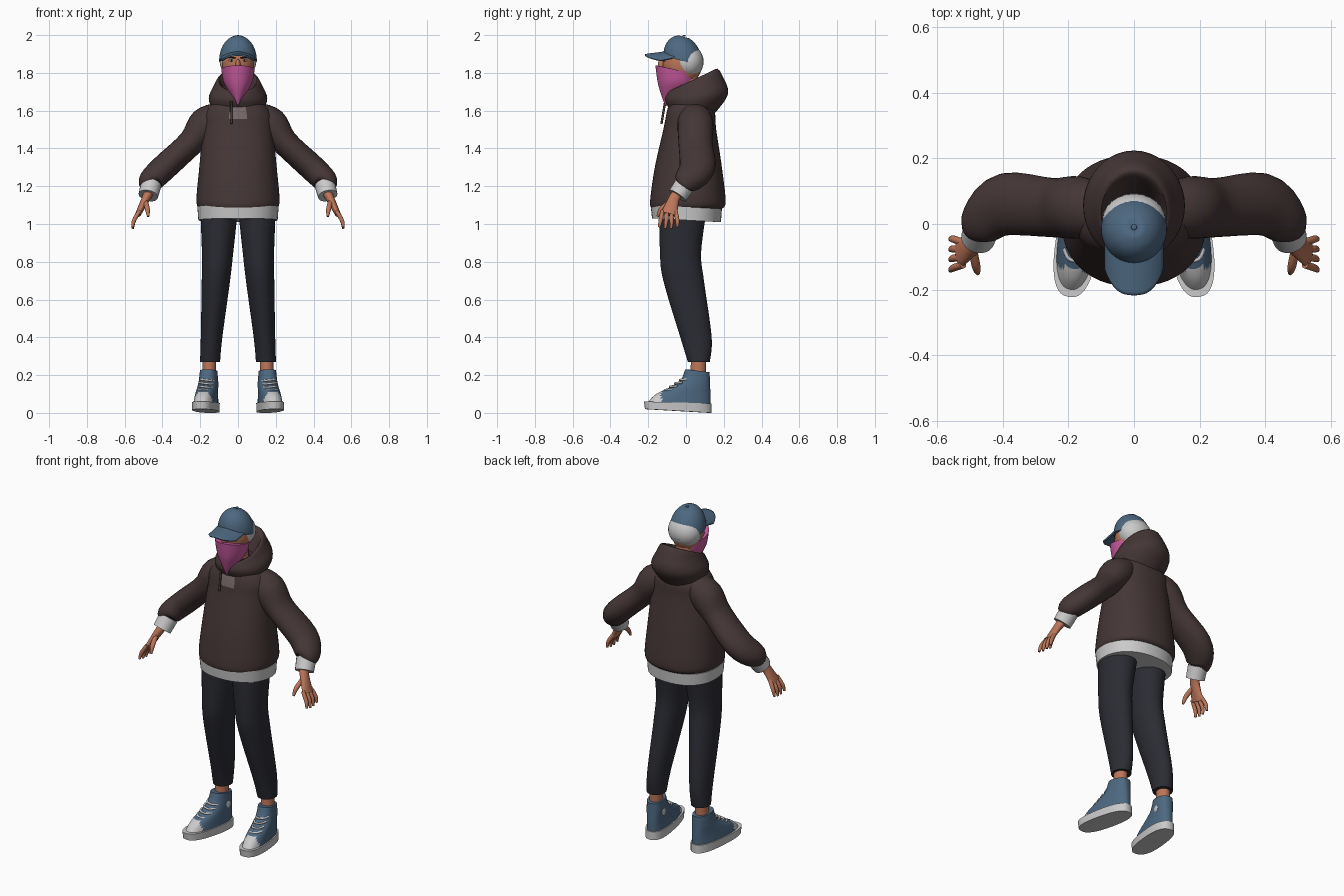
import bpy, bmesh, math
from mathutils import Vector, Matrix

cube = bpy.data.objects.get("Cube")
if cube:
    bpy.data.objects.remove(cube, do_unlink=True)


def material(name, red, green, blue):
    mat = bpy.data.materials.new(name)
    mat.use_nodes = True
    mat.diffuse_color = (red, green, blue, 1)
    shader = mat.node_tree.nodes["Principled BSDF"]
    shader.inputs["Base Color"].default_value = mat.diffuse_color
    shader.inputs["Roughness"].default_value = .8
    return mat


BROWN = material("hoodie brown", red=.06, green=.037, blue=.037)
BLACK = material("trouser charcoal", red=.024, green=.025, blue=.033)
WHITE = material("off white", red=.6, green=.59, blue=.59)
BLUE = material("denim blue", red=.075, green=.14, blue=.22)
PINK = material("bandana pink", red=.57, green=.1, blue=.34)
SKIN = material("skin", red=.5, green=.18, blue=.1)
GREY = material("undershirt grey", red=.19, green=.14, blue=.14)
DARK = material("eye dark", red=.02, green=.015, blue=.015)


def finish(name, bm, mats, mirror=False, move=None, rule=None):
    """Turn a bmesh into a smooth object, coloured by rule and mirrored if paired."""
    bmesh.ops.recalc_face_normals(bm, faces=bm.faces)
    if rule:
        for face in bm.faces:
            face.material_index = int(rule(face.calc_center_median()))
    mesh = bpy.data.meshes.new(name)
    bm.to_mesh(mesh)
    bm.free()
    if move:
        mesh.transform(move)
    for mat in mats:
        mesh.materials.append(mat)
    part = bpy.data.objects.new(name, mesh)
    bpy.context.collection.objects.link(part)
    bpy.ops.object.select_all(action='DESELECT')
    bpy.context.view_layer.objects.active = part
    part.select_set(True)
    bpy.ops.object.shade_smooth_by_angle(angle=math.radians(50))
    if mirror:
        part.modifiers.new("mirror", 'MIRROR').use_mirror_merge = False
    return part


def catmull_rom(before, start, end, after, t):
    bend = 2 * before - 5 * start + 4 * end - after
    twist = 3 * (start - end) + after - before
    return start + t / 2 * (end - before + t * (bend + t * twist))


def spline(rows, steps):
    """Smooth the key rows into a finer list of rows."""
    padded = [rows[0], *rows, rows[-1]]
    fine = []
    for keys in zip(padded, padded[1:], padded[2:], padded[3:]):
        for k in range(steps):
            fine.append([catmull_rom(*values, k / steps) for values in zip(*keys)])
    return fine + [list(rows[-1])]


def bridge(rings):
    bm = bmesh.new()
    loops = [[bm.verts.new(point) for point in ring] for ring in rings]
    for low, high in zip(loops, loops[1:]):
        for j in range(len(low)):
            bm.faces.new((low[j - 1], low[j], high[j], high[j - 1]))
    bm.faces.new(loops[0])
    bm.faces.new(loops[-1])
    return bm


def level(z, wide, front, back, x=0, tilt=0):
    """A level cross-section; tilt lifts its back edge."""
    return z, tilt, x, wide, front, back


def inset(row, lip):
    z, tilt, x, wide, front, back = row
    return z, tilt, x, wide - lip, front + lip, back - lip


def loft(name, rows, mats, sides=40, steps=5, square=1, lip=0, **options):
    rows = spline(rows, steps)
    if lip:
        rows = [inset(rows[0], lip), *rows, inset(rows[-1], lip)]
    rings = []
    for z, tilt, x, wide, front, back in rows:
        ring = []
        for j in range(sides):
            angle = math.tau * j / sides
            c, s = [math.copysign(abs(v) ** square, v) for v in (math.cos(angle), math.sin(angle))]
            depth = (1 + s) / 2
            ring.append((x + wide * c, front + (back - front) * depth, z + tilt * depth))
        rings.append(ring)
    return finish(name, bridge(rings), mats, **options)


def joint(x, y, z, deep, thick):
    return x, y, z, deep, thick


def tube(name, rows, mats, sides=20, **options):
    rows = spline(rows, steps=4)
    rings = []
    for i, (x, y, z, deep, thick) in enumerate(rows):
        ahead, behind = rows[min(i + 1, len(rows) - 1)], rows[max(i - 1, 0)]
        along = (Vector(ahead[:3]) - Vector(behind[:3])).normalized()
        side = Vector((0, 1, 0))
        side = (side - along * side.dot(along)).normalized()
        across = along.cross(side)
        angles = [math.tau * j / sides for j in range(sides)]
        rings.append([Vector((x, y, z)) + side * deep * math.cos(a) + across * thick * math.sin(a)
                      for a in angles])
    return finish(name, bridge(rings), mats, **options)


def cord(name, points, radius, mats, tip=1, **options):
    """A round tube of one radius, narrowed at the tip."""
    rows = [joint(*point, radius, radius) for point in points]
    rows[-1] = joint(*points[-1], radius * tip, radius * tip)
    return tube(name, rows, mats, **options)


def ball(name, centre, size, mats, **options):
    bm = bmesh.new()
    bmesh.ops.create_uvsphere(bm, u_segments=24, v_segments=16, radius=1)
    bm.transform(Matrix.Translation(centre) @ Matrix.Diagonal((*size, 1)))
    return finish(name, bm, mats, **options)


# Hoodie body with a grey neck opening, hem, hood and drawstring
loft("hoodie_body", [level(z=1.08, wide=.2, front=-.18, back=.19),
                     level(z=1.12, wide=.22, front=-.19, back=.21),
                     level(z=1.3, wide=.205, front=-.165, back=.19),
                     level(z=1.5, wide=.185, front=-.12, back=.16),
                     level(z=1.6, wide=.17, front=-.1, back=.15),
                     level(z=1.7, wide=.06, front=-.07, back=.1)],
     [BROWN, GREY], sides=56, steps=8, square=.9,
     rule=lambda c: abs(c.x) < .04 and 1.56 < c.z < 1.67 and c.y < 0)
loft("hoodie_hem", [level(z=1.03, wide=.21, front=-.18, back=.185, tilt=-.02),
                    level(z=1.1, wide=.215, front=-.187, back=.19, tilt=-.02)],
     [WHITE], sides=56, square=.9, lip=.01)
loft("hood", [level(z=1.61, wide=.13, front=-.09, back=.13, tilt=-.05),
              level(z=1.65, wide=.155, front=-.11, back=.22, tilt=.03),
              level(z=1.68, wide=.13, front=-.108, back=.2, tilt=.09),
              level(z=1.7, wide=.1, front=-.09, back=.155, tilt=.12),
              level(z=1.64, wide=.07, front=-.05, back=.09, tilt=.05)], [BROWN])
cord("drawstring", [(-.036, -.11, 1.65), (-.034, -.13, 1.53)], .006, [BROWN])

# Sleeves and cuffs
tube("sleeves", [joint(x=.09, y=.04, z=1.59, deep=.075, thick=.06),
                 joint(x=.17, y=.05, z=1.53, deep=.095, thick=.09),
                 joint(x=.25, y=.05, z=1.43, deep=.09, thick=.07),
                 joint(x=.39, y=.06, z=1.3, deep=.095, thick=.07),
                 joint(x=.46, y=.01, z=1.23, deep=.075, thick=.065),
                 joint(x=.465, y=-.01, z=1.2, deep=.05, thick=.05)],
     [BROWN], sides=28, mirror=True)
cord("cuffs", [(.46, -.005, 1.21), (.475, -.045, 1.15)], .055, [WHITE], tip=.95, mirror=True)

# Hands
tube("palms", [joint(x=.47, y=-.04, z=1.17, deep=.03, thick=.026),
               joint(x=.49, y=-.065, z=1.13, deep=.03, thick=.022),
               joint(x=.53, y=-.09, z=1.05, deep=.044, thick=.015)], [SKIN], mirror=True)
for finger, spread in zip(("index", "middle", "ring", "little"), (-.034, -.011, .011, .034)):
    lift = abs(spread) / 3
    cord(finger + "_fingers", [(.52, spread - .09, 1.07), (.55, spread * 1.3 - .09, 1.02),
                               (.558, spread * 1.4 - .094, lift + .972)],
         .011, [SKIN], tip=.6, mirror=True)
cord("thumbs", [(.49, -.08, 1.12), (.48, -.13, 1.08), (.475, -.15, 1.04)],
     .013, [SKIN], tip=.5, mirror=True)

# Trousers and ankles
loft("trouser_legs", [level(z=.27, x=.148, wide=.053, front=.01, back=.126),
                      level(z=.4, x=.14, wide=.057, front=-.03, back=.136),
                      level(z=.7, x=.117, wide=.075, front=-.12, back=.095),
                      level(z=.85, x=.108, wide=.083, front=-.138, back=.08),
                      level(z=1.08, x=.1, wide=.1, front=-.14, back=.11)],
     [BLACK], lip=.01, mirror=True)
tube("ankles", [joint(x=.155, y=.062, z=.17, deep=.042, thick=.036),
                joint(x=.15, y=.068, z=.3, deep=.04, thick=.036)], [SKIN], mirror=True)

# High-top shoes, modelled straight and then turned slightly outwards
TURN = Matrix.Translation((.155, .06, 0)) @ Matrix.Rotation(.15, 4, 'Z')
shoe = dict(mirror=True, move=TURN)
loft("shoe_soles", [level(z=.02, wide=.065, front=-.28, back=.075, tilt=-.02),
                    level(z=.06, wide=.066, front=-.285, back=.075, tilt=-.01)],
     [WHITE], square=.78, lip=.008, **shoe)
loft("shoe_uppers", [level(z=.05, wide=.06, front=-.27, back=.07),
                     level(z=.1, wide=.055, front=-.22, back=.07),
                     level(z=.16, wide=.05, front=-.1, back=.067),
                     level(z=.23, wide=.045, front=-.065, back=.065, tilt=-.015)],
     [BLUE, WHITE], square=.85, lip=.01, rule=lambda c: c.y < -.2 and c.z < .115, **shoe)
for i in range(5):
    y, z = .027 * i - .18, .018 * i + .12
    bow = [(.036 * s, y + .04 * s * s, z + .004 * s) for s in (-1, -.5, .5, 1)]
    cord(f"laces_{i + 1}", bow, .006, [WHITE], sides=8, **shoe)
ball("ankle_badges", (-.047, .005, .15), (.005, .02, .02), [WHITE], **shoe)

# Head, neck and hair
cord("neck", [(0, .015, 1.6), (0, .01, 1.82)], .052, [SKIN])
ball("head", (0, -.02, 1.85), (.085, .105, .12), [SKIN])
ball("hair", (0, .01, 1.86), (.097, .083, .09), [WHITE])
ball("nose", (0, -.13, 1.845), (.013, .018, .028), [SKIN])
ball("eye_whites", (.034, -.113, 1.867), (.015, .006, .007), [WHITE], mirror=True)
ball("pupils", (.034, -.117, 1.867), (.006, .004, .006), [DARK], mirror=True)
cord("eyebrows", [(.014, -.12, 1.88), (.055, -.1, 1.883)], .004, [DARK], mirror=True)

# Bandana, hanging to a point at the front
loft("bandana", [level(z=1.84, wide=.088, front=-.162, back=.05, tilt=-.045),
                 level(z=1.75, wide=.076, front=-.15, back=.045),
                 level(z=1.68, wide=.046, front=-.13, back=.03, tilt=.04),
                 level(z=1.625, wide=.008, front=-.11, back=-.01, tilt=.07)], [PINK], lip=.005)

# Cap crown, button and brim
crown = []
for i in range(9):
    angle = math.radians(10 * i)
    size = math.cos(angle) ** .7
    crown.append(level(z=1.89 + .11 * math.sin(angle), wide=.1 * size,
                       front=-.01 - .11 * size, back=.1 * size - .01, tilt=-.055 * size))
loft("cap_crown", crown, [BLUE], steps=2, lip=.005)
ball("cap_button", (0, -.01, 1.996), (.009, .009, .004), [BLUE])

bm = bmesh.new()
bmesh.ops.create_grid(bm, x_segments=20, y_segments=12, size=1)
for v in bm.verts:
    u, reach = v.co.x, (1 - v.co.y) / 2
    v.co.x = .09 * u
    v.co.y = .02 * u * u - .08 - reach * (.137 - .06 * abs(u) ** 3.5)
    v.co.z = 1.918 - .018 * reach - .032 * u * u
brim = finish("cap_brim", bm, [BLUE])
brim.modifiers.new("thickness", 'SOLIDIFY').thickness = .01
